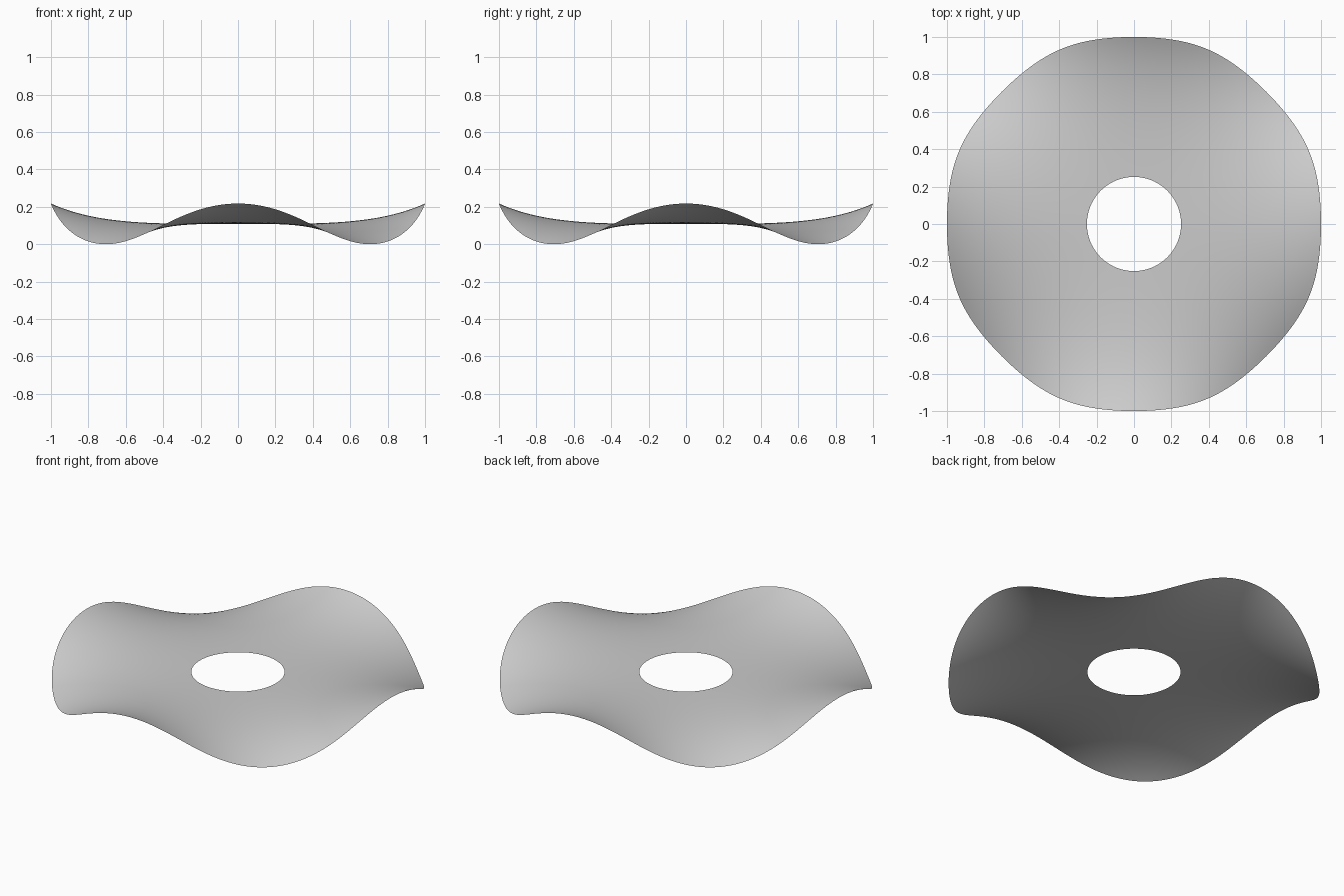
import bpy
import bmesh
from math import sin, cos, tau

cube = bpy.data.objects.get("Cube")
if cube:
    bpy.data.objects.remove(cube, do_unlink=True)

# Minimal surface of Enneper type with four waves and an open centre
WAVES = 4
INNER, OUTER = 0.15, 0.6
RINGS, SPOKES = 32, 192
POWER = 2 * WAVES - 1
SCALE = 1 / (OUTER - OUTER ** POWER / POWER)
LIFT = 2 * OUTER ** WAVES / WAVES


def surface_point(r, a):
    bend = r ** POWER / POWER
    x = r * cos(a) - bend * cos(POWER * a)
    y = r * sin(a) + bend * sin(POWER * a)
    z = 2 * r ** WAVES / WAVES * cos(WAVES * a) + LIFT
    return x * SCALE, y * SCALE, z * SCALE


# Rings of vertices joined by quads
bm = bmesh.new()
rings = []
for i in range(RINGS + 1):
    r = INNER + (OUTER - INNER) * i / RINGS
    rings.append([bm.verts.new(surface_point(r, tau * j / SPOKES)) for j in range(SPOKES)])
for inner, outer in zip(rings, rings[1:]):
    for j in range(SPOKES):
        k = (j + 1) % SPOKES
        bm.faces.new((inner[j], outer[j], outer[k], inner[k])).smooth = True

mesh = bpy.data.meshes.new("wavy_ring")
bm.to_mesh(mesh)
bm.free()
wavy_ring = bpy.data.objects.new("wavy_ring", mesh)
bpy.context.collection.objects.link(wavy_ring)

# Plain grey finish
grey = bpy.data.materials.new("light_grey")
grey.use_nodes = True
colour = (0.6, 0.6, 0.6, 1)
grey.diffuse_color = colour
grey.node_tree.nodes["Principled BSDF"].inputs["Base Color"].default_value = colour
mesh.materials.append(grey)
